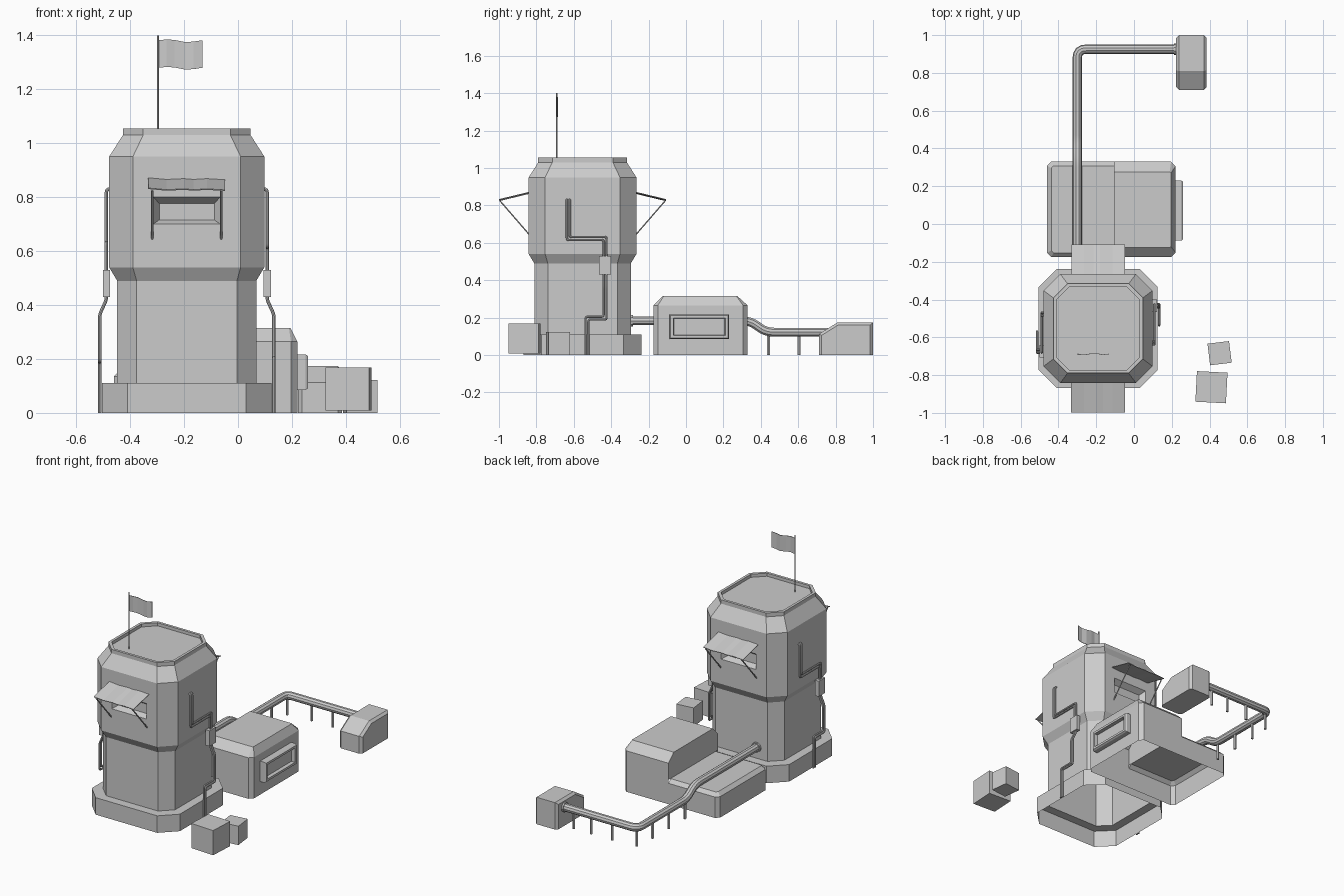
import bpy, bmesh, math
from mathutils import Vector, Matrix

if "Cube" in bpy.data.objects:
    bpy.data.objects.remove(bpy.data.objects["Cube"])

CX, CY = -0.19, -0.553          # tower axis
TURN = Matrix.Translation((CX, CY, 0)) @ Matrix.Rotation(math.pi, 4, 'Z') @ Matrix.Translation((-CX, -CY, 0))


def add_object(name, bm):
    me = bpy.data.meshes.new(name)
    bm.to_mesh(me)
    bm.free()
    ob = bpy.data.objects.new(name, me)
    bpy.context.collection.objects.link(ob)
    return ob


def loft_bm(rings, closed=True, cap_start=False, cap_end=True):
    bm = bmesh.new()
    vs = [[bm.verts.new(p) for p in r] for r in rings]
    n = len(vs[0])
    for a, b in zip(vs, vs[1:]):
        for i in range(n if closed else n - 1):
            j = (i + 1) % n
            bm.faces.new((a[i], a[j], b[j], b[i]))
    if cap_start:
        bm.faces.new(vs[0][::-1])
    if cap_end:
        bm.faces.new(vs[-1])
    bmesh.ops.remove_doubles(bm, verts=bm.verts, dist=1e-5)
    bmesh.ops.recalc_face_normals(bm, faces=bm.faces)
    return bm


def ring(x0, x1, y0, y1, z, cl, cr):
    """Rectangle with left and right corners cut by cl and cr."""
    return [(x0 + cl, y0, z), (x1 - cr, y0, z), (x1, y0 + cr, z), (x1, y1 - cr, z),
            (x1 - cr, y1, z), (x0 + cl, y1, z), (x0, y1 - cl, z), (x0, y0 + cl, z)]


def sheet(name, top, bottom, thick):
    ob = add_object(name, loft_bm([top, bottom], closed=False, cap_end=False))
    m = ob.modifiers.new("thickness", 'SOLIDIFY')
    m.thickness, m.offset = thick, 0
    return ob


def tube(name, pts, radius, bend=0.0, res=2):
    pts = [Vector(p) for p in pts]
    path = [pts[0]]
    for a, p, b in zip(pts, pts[1:], pts[2:]):
        s, e = p + (a - p).normalized() * bend, p + (b - p).normalized() * bend
        for k in range(5):
            t = k / 4
            path.append(s * (1 - t) ** 2 + p * 2 * t * (1 - t) + e * t * t)
    path.append(pts[-1])
    cu = bpy.data.curves.new(name, 'CURVE')
    cu.dimensions = '3D'
    cu.bevel_depth, cu.bevel_resolution, cu.use_fill_caps = radius, res, True
    sp = cu.splines.new('POLY')
    sp.points.add(len(path) - 1)
    for q, p in zip(sp.points, path):
        q.co = (*p, 1)
    ob = bpy.data.objects.new(name, cu)
    bpy.context.collection.objects.link(ob)
    bpy.ops.object.select_all(action='DESELECT')
    ob.select_set(True)
    bpy.context.view_layer.objects.active = ob
    bpy.ops.object.convert(target='MESH')
    ob = bpy.context.view_layer.objects.active
    bpy.ops.object.shade_smooth_by_angle()
    return ob


def box(name, size, loc, rot=0.0):
    bm = bmesh.new()
    bmesh.ops.create_cube(bm, size=1)
    bmesh.ops.scale(bm, vec=size, verts=bm.verts)
    bm.transform(Matrix.Translation(loc) @ Matrix.Rotation(math.radians(rot), 4, 'Z'))
    return add_object(name, bm)


def copy_turned(ob):
    """Repeat a part on the opposite side of the tower."""
    c = ob.copy()
    c.data = ob.data.copy()
    c.name = ob.name.replace("front", "back").replace("right", "left")
    c.matrix_world = TURN @ ob.matrix_world
    bpy.context.collection.objects.link(c)


# Tower: half width, corner cut, height
profile = [(.315, .095, 0), (.315, .095, .11), (.258, .072, .11), (.258, .072, .49),
           (.288, .088, .54), (.288, .088, .95), (.237, .075, 1.03), (.237, .075, 1.055),
           (.22, .068, 1.055), (.22, .068, 1.035)]
bm = loft_bm([ring(CX - h, CX + h, CY - h, CY + h, z, c, c) for h, c, z in profile])
# Recessed windows in front and back walls
for s in (-1, 1):
    f = next(f for f in bm.faces if f.normal.y * s > .99 and .7 < f.calc_center_median().z < .8)
    for hw, z0, z1, depth in ((.124, .70, .80, 0), (.102, .716, .777, .035)):
        mid = f.calc_center_median()
        bmesh.ops.inset_region(bm, faces=[f], thickness=.01, use_even_offset=True)
        for v in f.verts:
            v.co = (CX + math.copysign(hw, v.co.x - mid.x), CY + s * (.288 - depth),
                    z1 if v.co.z > mid.z else z0)
add_object("tower", bm)

# Window awnings and their struts
xs = [-.333, -.265, -.2, -.165, -.115, -.049]
dz = [.004, -.002, .001, -.002, .001, -.003]
parts = [sheet("front_awning", [(x, CY - .287, .866 + d) for x, d in zip(xs, dz)],
               [(x, -.998, .828 + d) for x, d in zip(xs, dz)], .004)]
for x in (-.318, -.062):
    parts.append(tube("front_awning_strut", [(x, -.995, .825), (x, CY - .286, .645)], .004, res=1))

# Paired conduits with a junction box
for y, zu, zl in ((-.637, .615, .205), (-.622, .631, .19)):
    parts.append(tube("right_conduit", [
        (.09, y, .83), (.108, y, .83), (.108, y, zu), (.108, y + .197, zu),
        (.108, y + .197, .42), (.133, y + .197, .365), (.133, y + .197, zl),
        (.133, y + .1, zl), (.133, y + .1, 0)], .0062, bend=.012))
parts.append(box("right_junction_box", (.027, .065, .1), (.108, -.433, .48)))
for p in parts:
    copy_turned(p)

# Flag
tube("flag_pole", [(-.297, -.69, 1.03), (-.297, -.69, 1.40)], .004)
wave = [(-.295, 0, 0), (-.265, -.003, .003), (-.235, .002, .001), (-.195, .004, -.007),
        (-.165, -.002, -.005), (-.132, .002, 0)]
sheet("flag", [(x, -.69 + y, 1.382 + z) for x, y, z in wave],
      [(x, -.69 + y, 1.28 + z) for x, y, z in wave], .003)

# Annex: low wing and tall wing, open to each other
XM, Y0, Y1 = -.105, -.175, .33
low = loft_bm([ring(-.46, XM, Y0, Y1, 0, .022, 0), ring(-.46, XM, Y0, Y1, .135, .022, 0),
               ring(-.438, XM, Y0 + .022, Y1 - .022, .157, .012, 0)])
high = loft_bm([ring(XM, .22, Y0, Y1, 0, 0, .024), ring(XM, .22, Y0, Y1, .157, 0, .024),
                ring(XM, .22, Y0, Y1, .265, 0, .024),
                ring(XM, .195, Y0 + .05, Y1 - .055, .315, 0, .006)])
for name, bm in (("annex_low_wing", low), ("annex_tall_wing", high)):
    inner = [f for f in bm.faces if all(abs(v.co.x - XM) < 1e-4 and v.co.z < .16 for v in f.verts)]
    bmesh.ops.delete(bm, geom=inner, context='FACES')
    add_object(name, bm)


def side_rect(x, inset):
    y0, y1, z0, z1 = -.088 + inset, .23 - inset, .085 + inset, .217 - inset
    return [(x, y0, z0), (x, y1, z0), (x, y1, z1), (x, y0, z1)]


add_object("annex_window", loft_bm([side_rect(.215, 0), side_rect(.25, 0), side_rect(.26, .006),
                                    side_rect(.26, .02), side_rect(.238, .023)]))

# Ground pipe, collars and supports
tube("ground_pipe", [(-.3, -.3, .183), (-.3, .345, .183), (-.3, .425, .122),
                     (-.3, .925, .122), (.235, .925, .122)], .025, bend=.045, res=3)
tube("tower_pipe_collar", [(-.3, -.3, .183), (-.3, -.283, .183)], .032, res=3)
tube("shed_pipe_collar", [(.212, .925, .122), (.23, .925, .122)], .031, res=3)
for x, y in ((-.3, .44), (-.3, .605), (-.3, .77), (-.285, .91), (-.12, .925), (.03, .925), (.155, .925)):
    tube("pipe_support", [(x, y, 0), (x, y, .11)], .009, res=1)

# Small shed with sloping front and bevelled sides
side = [(.71, 0), (.71, .112), (.81, .174), (1, .174), (1, 0)]
inner = [(.725, 0), (.725, .105), (.813, .16), (.985, .16), (.985, 0)]
rings = [[(x, y, z) for y, z in pts] for x, pts in
         ((.223, inner), (.238, side), (.37, side), (.385, inner))]
add_object("pipe_shed", loft_bm(rings, cap_start=True))

# Crates
box("large_crate", (.162, .162, .16), (.41, -.864, .088), -3)
box("small_crate", (.115, .115, .122), (.453, -.684, .061), 7)
